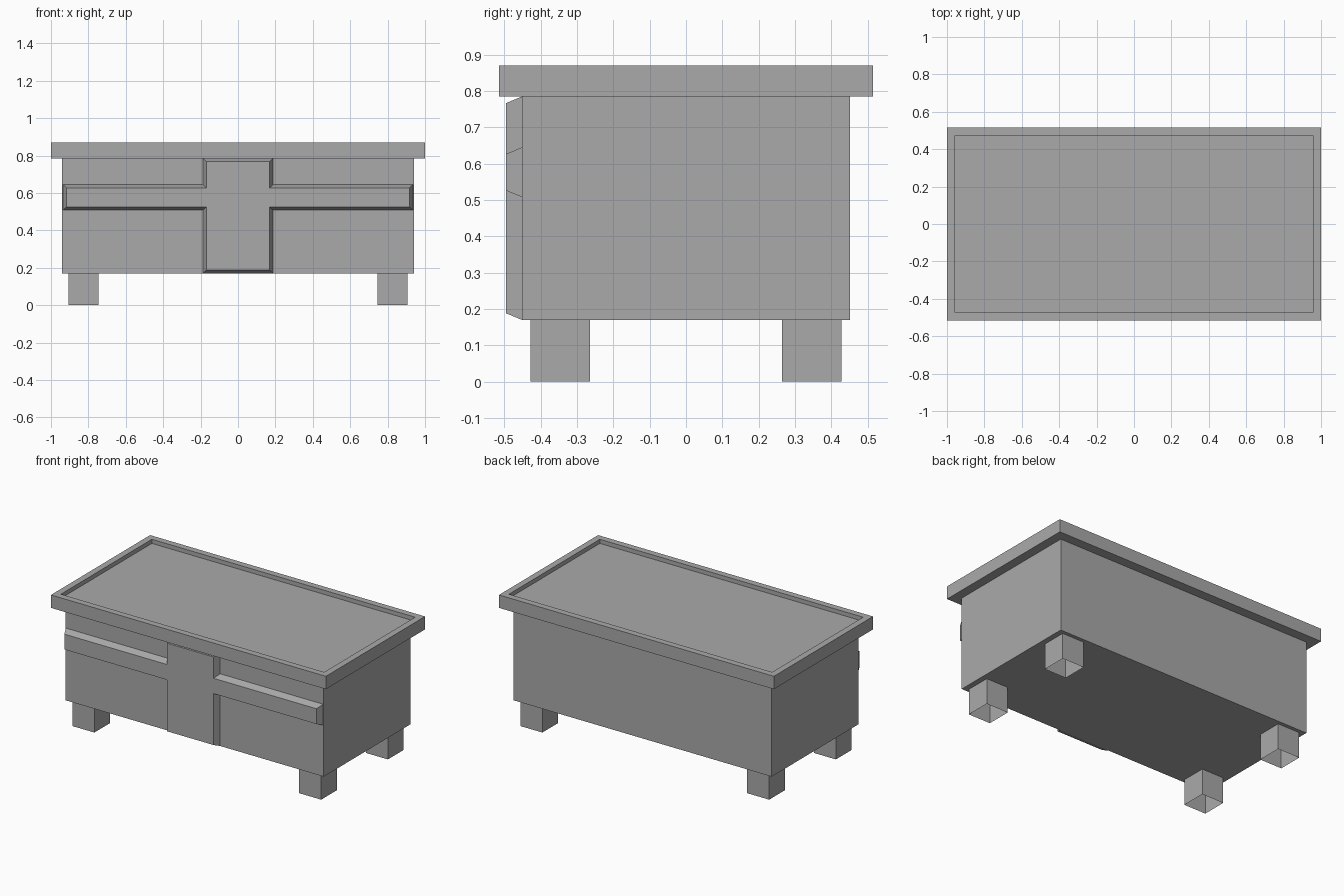
import bpy, bmesh

cube = bpy.data.objects.get("Cube")
if cube:
    bpy.data.objects.remove(cube, do_unlink=True)

# Single flat grey
GREY = (0.4, 0.4, 0.4, 1)
grey = bpy.data.materials.new("plain_grey")
grey.use_nodes = True
grey.diffuse_color = GREY
grey.node_tree.nodes["Principled BSDF"].inputs["Base Color"].default_value = GREY


def finish(bm, name):
    mesh = bpy.data.meshes.new(name)
    bm.to_mesh(mesh)
    bm.free()
    mesh.materials.append(grey)
    obj = bpy.data.objects.new(name, mesh)
    bpy.context.collection.objects.link(obj)
    return obj


def box(lo, hi):
    bm = bmesh.new()
    bmesh.ops.create_cube(bm, size=1)
    for v in bm.verts:
        v.co = [(a + b) / 2 + c * (b - a) for a, b, c in zip(lo, hi, v.co)]
    return bm


def face_along(bm, z):
    return [f for f in bm.faces if f.normal.z * z > 0.9]


# Chest body
finish(box((-0.94, -0.452, 0.17), (0.94, 0.452, 0.785)), "chest_body")

# Lid with a shallow recessed panel inside a raised rim
bm = box((-1, -0.515, 0.785), (1, 0.515, 0.87))
bm.normal_update()
top = face_along(bm, 1)
bmesh.ops.inset_region(bm, faces=top, thickness=0.06)
walls = bmesh.ops.extrude_face_region(bm, geom=top)
bmesh.ops.delete(bm, geom=top, context="FACES")
bmesh.ops.translate(bm, vec=(0, 0, -0.027),
                    verts=[v for v in walls["geom"] if isinstance(v, bmesh.types.BMVert)])
bmesh.ops.recalc_face_normals(bm, faces=bm.faces)
finish(bm, "lid")

# Hollow legs, open at the bottom
for side, sx in (("left", 1), ("right", -1)):
    for end, sy in (("front", -1), ("back", 1)):
        xs = sorted((sx * 0.745, sx * 0.905))
        ys = sorted((sy * 0.265, sy * 0.428))
        bm = box((xs[0], ys[0], 0), (xs[1], ys[1], 0.17))
        bm.normal_update()
        bmesh.ops.delete(bm, geom=face_along(bm, -1), context="FACES")
        finish(bm, f"{end}_{side}_leg")


# Cross-shaped front trim with sloped edges
def cross_ring(bm, y, inset):
    w, arm = 0.187 - inset, 0.935 - inset
    z0, z1, z2, z3 = 0.17 + inset, 0.508 + inset, 0.645 - inset, 0.785 - inset
    half = [(w, z0), (w, z1), (arm, z1), (arm, z2), (w, z2), (w, z3)]
    outline = half + [(-x, z) for x, z in reversed(half)]
    return [bm.verts.new((x, y, z)) for x, z in outline]


bm = bmesh.new()
base = cross_ring(bm, -0.452, 0)
front = cross_ring(bm, -0.495, 0.018)
bm.faces.new(front)
for i in range(len(base)):
    j = (i + 1) % len(base)
    bm.faces.new((base[i], base[j], front[j], front[i]))
bm.normal_update()
finish(bm, "front_cross_trim")
